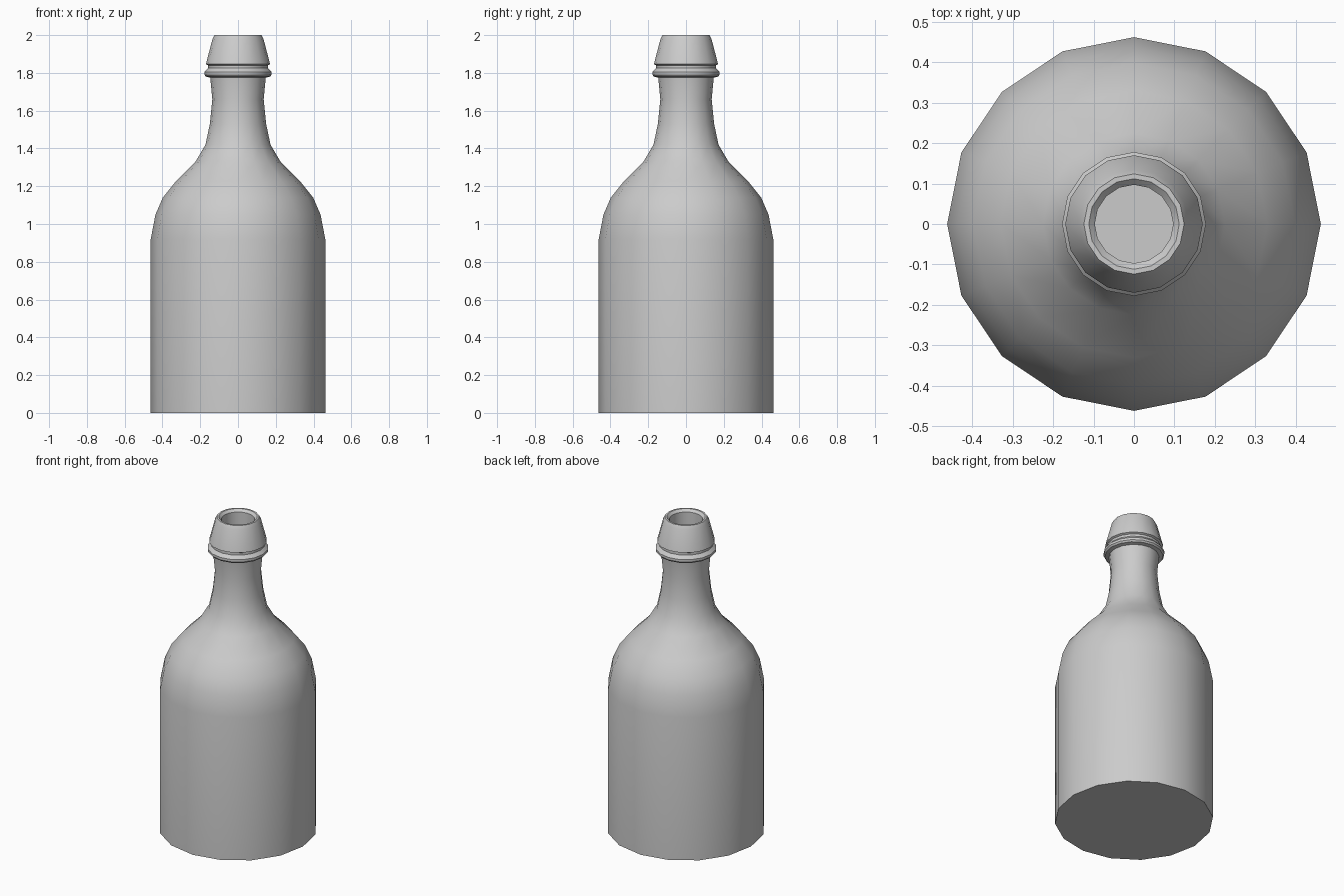
import bpy, bmesh, math

if "Cube" in bpy.data.objects:
    bpy.data.objects.remove(bpy.data.objects["Cube"])

SIDES = 16


def lathe(name, profile):
    """Revolve a (radius, z) profile round z and cap both ends."""
    bm = bmesh.new()
    rings = []
    for r, z in profile:
        rings.append([bm.verts.new((r * math.cos(2 * math.pi * i / SIDES),
                                    r * math.sin(2 * math.pi * i / SIDES), z))
                      for i in range(SIDES)])
    for a, b in zip(rings, rings[1:]):
        for i in range(SIDES):
            j = (i + 1) % SIDES
            bm.faces.new((a[i], a[j], b[j], b[i]))
    bm.faces.new(rings[0][::-1])
    bm.faces.new(rings[-1])
    mesh = bpy.data.meshes.new(name)
    bm.to_mesh(mesh)
    bm.free()
    obj = bpy.data.objects.new(name, mesh)
    bpy.context.collection.objects.link(obj)
    bpy.ops.object.select_all(action='DESELECT')
    obj.select_set(True)
    bpy.context.view_layer.objects.active = obj
    bpy.ops.object.shade_smooth_by_angle(angle=math.radians(35))
    return obj


lathe("bottle", [
    # straight body
    (0.462, 0), (0.462, 0.92),
    # shoulder
    (0.437, 1.05), (0.398, 1.14), (0.33, 1.225), (0.225, 1.33),
    # neck
    (0.172, 1.42), (0.149, 1.53), (0.136, 1.66), (0.147, 1.775),
    # collar ring and groove
    (0.17, 1.78), (0.178, 1.79), (0.178, 1.805), (0.158, 1.825), (0.158, 1.84),
    # tapered lip
    (0.17, 1.846), (0.135, 1.98), (0.124, 2.0),
    # mouth recess
    (0.112, 2.0), (0.097, 1.985), (0.097, 1.75),
])
